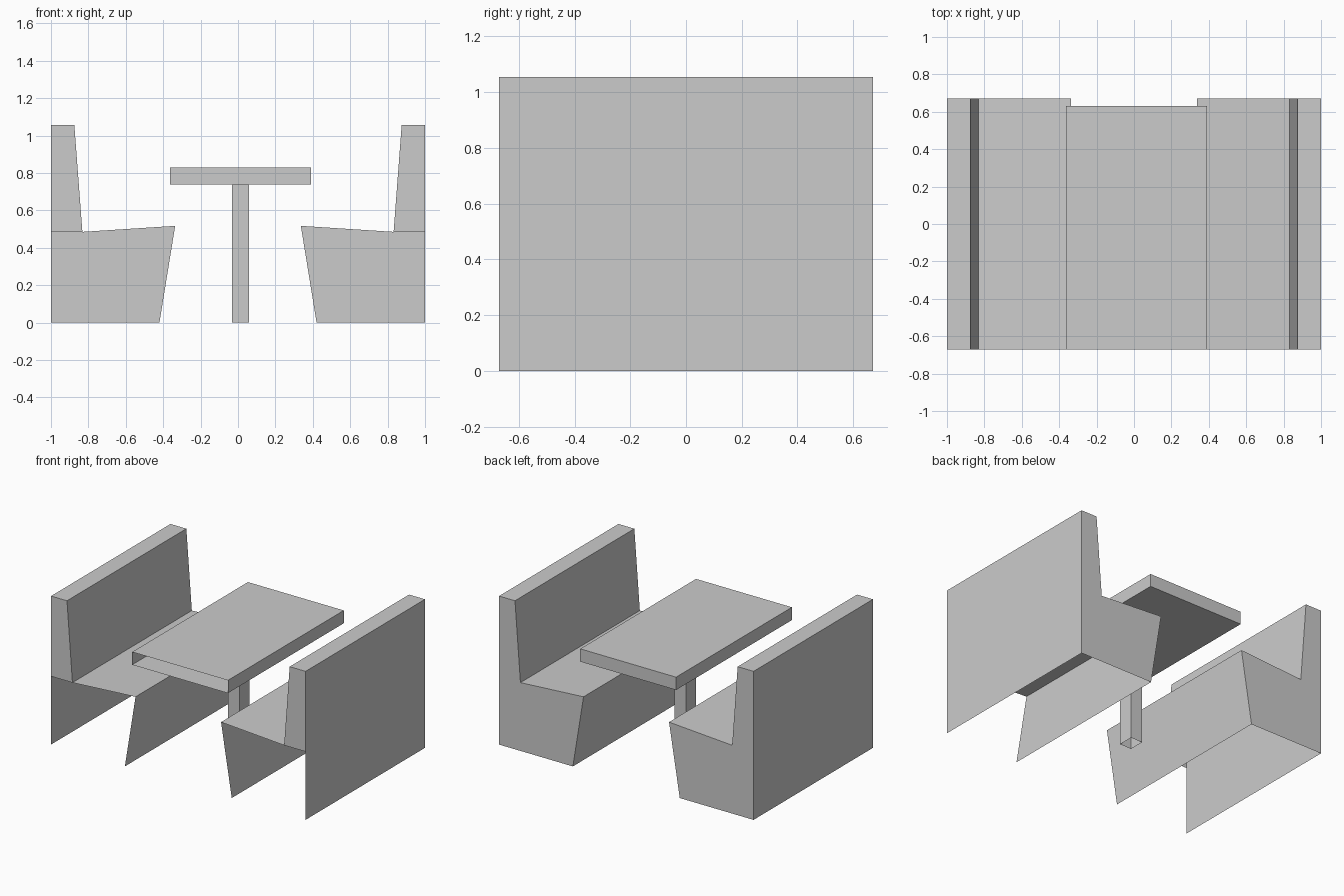
import bpy, bmesh
from mathutils import Matrix

if "Cube" in bpy.data.objects:
    bpy.data.objects.remove(bpy.data.objects["Cube"])


def finish(name, bm):
    mesh = bpy.data.meshes.new(name)
    bm.to_mesh(mesh)
    bm.free()
    obj = bpy.data.objects.new(name, mesh)
    bpy.context.collection.objects.link(obj)
    return obj


def swept(name, profile, y0, y1, closed, front_caps, back_caps):
    """Sweep an xz profile (anticlockwise from the front) along y, with chosen end caps."""
    bm = bmesh.new()
    front = [bm.verts.new((x, y0, z)) for x, z in profile]
    back = [bm.verts.new((x, y1, z)) for x, z in profile]
    n = len(profile)
    for i in range(n if closed else n - 1):
        j = (i + 1) % n
        bm.faces.new((front[i], back[i], back[j], front[j]))
    for cap in front_caps:
        bm.faces.new([front[i] for i in cap])
    for cap in back_caps:
        bm.faces.new([back[i] for i in reversed(cap)])
    return finish(name, bm)


# Pair of benches: hollow below, seat end open at the front, backrest end capped
bench_profile = [(1, 0), (1, 0.485), (1, 1.055), (0.875, 1.055),
                 (0.832, 0.485), (0.336, 0.517), (0.42, 0)]
seat_end = (0, 1, 4, 5, 6)
backrest_end = (1, 2, 3, 4)
benches = swept("benches", bench_profile, -0.67, 0.67, False,
                [backrest_end], [seat_end, backrest_end])
mirror = benches.modifiers.new("mirror", 'MIRROR')
mirror.use_axis[0] = True
mirror.use_mirror_merge = False

# Table top: a slab left open at the front end
swept("table_top", [(-0.363, 0.737), (0.39, 0.737), (0.39, 0.828), (-0.363, 0.828)],
      -0.67, 0.63, True, [], [(0, 1, 2, 3)])

# Table leg: square tube under the top, open at the floor
bm = bmesh.new()
bmesh.ops.create_cube(bm, size=1, matrix=Matrix.Translation((0.014, -0.012, 0.3685))
                      @ Matrix.Diagonal((0.092, 0.11, 0.737, 1)))
ends = [f for f in bm.faces if abs(f.normal.z) > 0.9]
bmesh.ops.delete(bm, geom=ends, context='FACES_ONLY')
finish("table_leg", bm)
